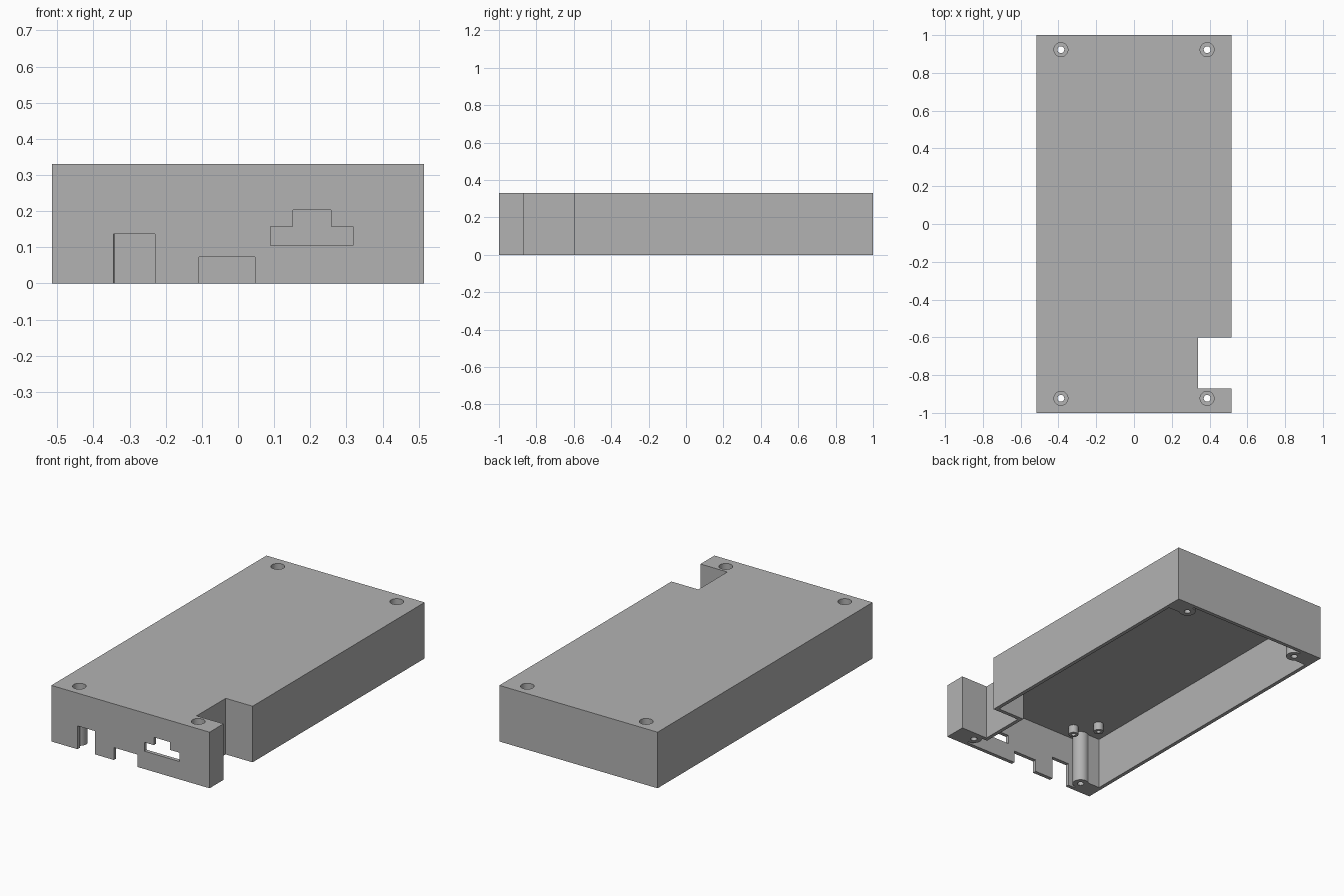
import bpy
import bmesh

if "Cube" in bpy.data.objects:
    bpy.data.objects.remove(bpy.data.objects["Cube"], do_unlink=True)

# Main dimensions
HALF_X, HALF_Y, HEIGHT = 0.515, 1.0, 0.33
WALL = 0.022
POST_X, POST_Y, POST_R = 0.387, 0.923, 0.045
BLOCK_Y = 0.89

grey = bpy.data.materials.new("case grey")
grey.use_nodes = True
grey.diffuse_color = (0.45, 0.45, 0.45, 1)
grey.node_tree.nodes["Principled BSDF"].inputs["Base Color"].default_value = grey.diffuse_color


def finish(name, bm):
    bmesh.ops.recalc_face_normals(bm, faces=bm.faces)
    mesh = bpy.data.meshes.new(name)
    bm.to_mesh(mesh)
    bm.free()
    mesh.materials.append(grey)
    obj = bpy.data.objects.new(name, mesh)
    bpy.context.collection.objects.link(obj)
    return obj


def prism(name, outline, z0, z1):
    """Extrude a flat outline upward."""
    bm = bmesh.new()
    face = bm.faces.new([bm.verts.new((x, y, z0)) for x, y in outline])
    top = bmesh.ops.extrude_face_region(bm, geom=[face])["geom"]
    verts = [v for v in top if isinstance(v, bmesh.types.BMVert)]
    bmesh.ops.translate(bm, verts=verts, vec=(0, 0, z1 - z0))
    return finish(name, bm)


def box(name, x0, x1, y0, y1, z0, z1):
    return prism(name, [(x0, y0), (x1, y0), (x1, y1), (x0, y1)], z0, z1)


def rod(name, x, y, r, z0, z1):
    bm = bmesh.new()
    bmesh.ops.create_cone(bm, cap_ends=True, segments=32, radius1=r, radius2=r, depth=z1 - z0)
    bmesh.ops.translate(bm, verts=bm.verts, vec=(x, y, (z0 + z1) / 2))
    return finish(name, bm)


def cut(target, tool):
    """Subtract a tool from the target and discard it."""
    tool.hide_render = True
    mod = target.modifiers.new("cut", 'BOOLEAN')
    mod.operation = 'DIFFERENCE'
    mod.solver = 'EXACT'
    mod.object = tool
    bpy.context.view_layer.objects.active = target
    bpy.ops.object.modifier_apply(modifier=mod.name)
    bpy.data.objects.remove(tool, do_unlink=True)


def footprint(inset):
    """Case outline with the side notch, offset inward by the wall."""
    x, y = HALF_X - inset, HALF_Y - inset
    notch_x, front, back = 0.34 - inset, -0.87 - inset, -0.6 + inset
    return [(-x, -y), (x, -y), (x, front), (notch_x, front),
            (notch_x, back), (x, back), (x, y), (-x, y)]


case = prism("case_shell", footprint(0), 0, HEIGHT)
cavity = prism("cavity", footprint(WALL), -0.1, HEIGHT - WALL)
corners = [(sx, sy) for sx in (-1, 1) for sy in (-1, 1)]
standoffs = [(-0.382, -0.762), (-0.296, -0.876)]

# Corner screw posts and hanging standoffs are left standing in the cavity
for sx, sy in corners:
    cut(cavity, rod("post", sx * POST_X, sy * POST_Y, POST_R, -0.2, 0.5))
    xs = sorted((sx * POST_X, sx * 0.6))
    ys = sorted((sy * BLOCK_Y, sy * 1.1))
    cut(cavity, box("corner_block", *xs, *ys, -0.2, 0.5))
for x, y in standoffs:
    cut(cavity, rod("standoff", x, y, 0.027, 0.26, 0.5))
cut(case, cavity)

# Screw holes with deep counterbores
for sx, sy in corners:
    cut(case, rod("screw_hole", sx * POST_X, sy * POST_Y, 0.018, -0.1, 0.5))
    cut(case, rod("counterbore", sx * POST_X, sy * POST_Y, 0.037, 0.1, 0.5))
for x, y in standoffs:
    cut(case, rod("pilot_hole", x, y, 0.013, 0.2, 0.3))

# Front connector openings: two open slots and one stepped window
openings = [(-0.345, -0.23, -0.1, 0.137), (-0.108, 0.047, -0.1, 0.073),
            (0.09, 0.318, 0.105, 0.157), (0.152, 0.258, 0.13, 0.203)]
for x0, x1, z0, z1 in openings:
    cut(case, box("opening", x0, x1, -1.1, -HALF_Y + WALL + 0.002, z0, z1))

bpy.ops.object.select_all(action='DESELECT')
case.select_set(True)
bpy.context.view_layer.objects.active = case
bpy.ops.object.shade_smooth_by_angle(angle=0.6)
